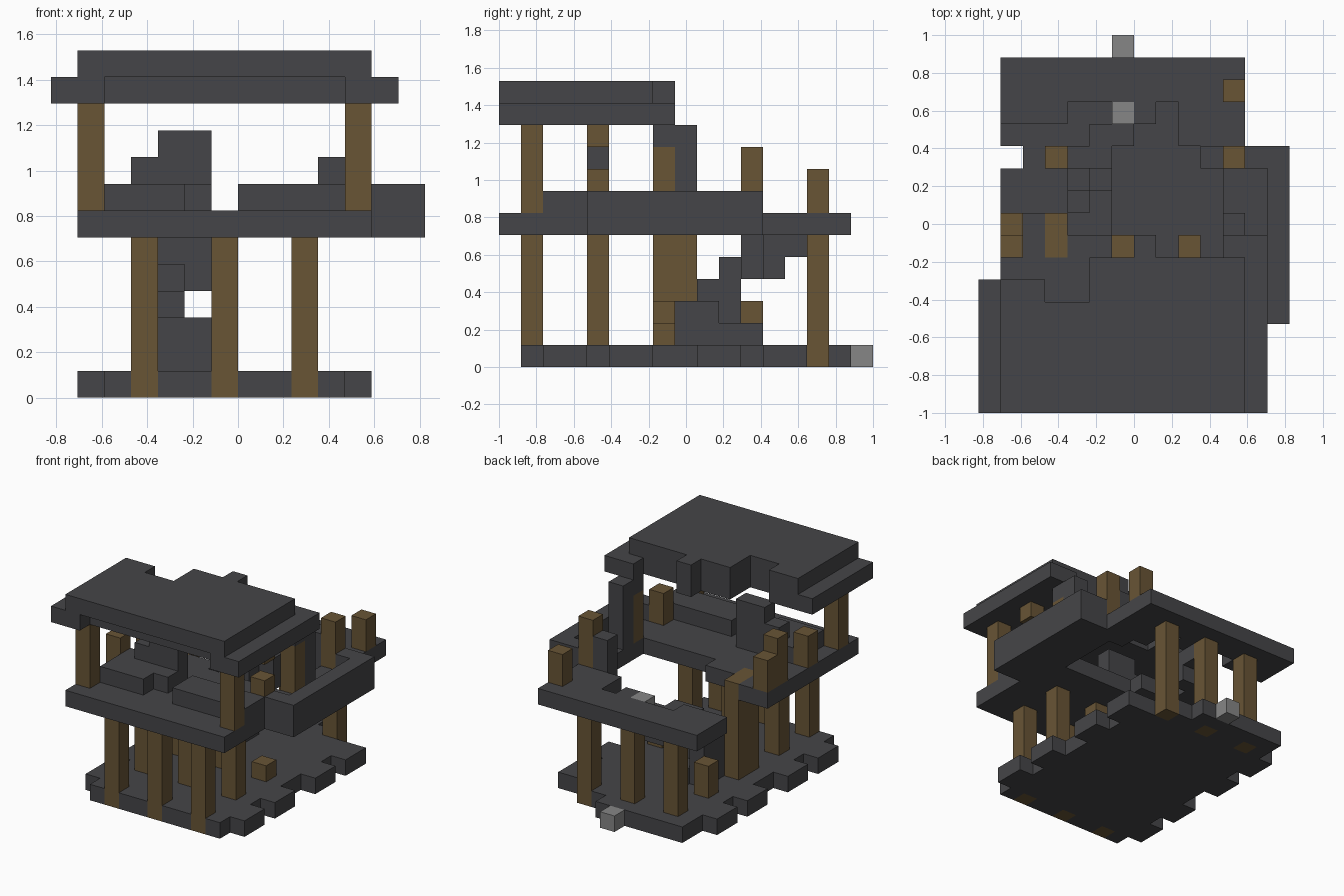
import bpy, bmesh
from mathutils import Vector

cube = bpy.data.objects.get("Cube")
if cube:
    bpy.data.objects.remove(cube, do_unlink=True)

UNIT = 2 / 17
ORIGIN = Vector((-7, -8.5, 0))
owner = {}      # grid cell -> part name
colour_of = {}  # part name -> material


def material(name, red, green, blue):
    mat = bpy.data.materials.new(name)
    mat.use_nodes = True
    rgba = (red, green, blue, 1)
    mat.diffuse_color = rgba
    shader = next(n for n in mat.node_tree.nodes if n.type == 'BSDF_PRINCIPLED')
    shader.inputs["Base Color"].default_value = rgba
    return mat


slate = material("dark slate", .060, .060, .065)
wood = material("brown wood", .138, .089, .036)
stone = material("light stone", .24, .24, .24)


def fill(part, mat, xs, ys, zs):
    """Claim a block of grid cells for a part; each range includes its ends."""
    colour_of[part] = mat
    for x in range(xs[0], xs[-1] + 1):
        for y in range(ys[0], ys[-1] + 1):
            for z in range(zs[0], zs[-1] + 1):
                owner[x, y, z] = part


def post(part, x, y, low, high):
    fill(part, wood, [x], [y], [low, high])


def build(part):
    """Skin the cells of one part and merge its flat faces."""
    bm = bmesh.new()
    cells = [c for c, name in owner.items() if name == part]
    for cell in cells:
        base = Vector(cell)
        for axis in range(3):
            for side in (0, 1):
                step = Vector((0, 0, 0))
                step[axis] = 2 * side - 1
                near = tuple(int(v) for v in base + step)
                if owner.get(near) == part:
                    continue
                u, v = Vector((0, 0, 0)), Vector((0, 0, 0))
                u[(axis + 1) % 3] = v[(axis + 2) % 3] = 1
                start = base + (step if side else Vector((0, 0, 0)))
                ring = [start, start + u, start + u + v, start + v]
                if not side:
                    ring.reverse()
                bm.faces.new([bm.verts.new((p + ORIGIN) * UNIT) for p in ring])
    bmesh.ops.remove_doubles(bm, verts=bm.verts, dist=UNIT / 100)
    bmesh.ops.dissolve_limit(bm, angle_limit=.01, verts=bm.verts, edges=bm.edges)
    mesh = bpy.data.meshes.new(part)
    bm.to_mesh(mesh)
    bm.free()
    mesh.materials.append(colour_of[part])
    obj = bpy.data.objects.new(part, mesh)
    bpy.context.collection.objects.link(obj)


# Ground slab with toothed sides
fill("ground_slab", slate, [2, 10], [1, 13], [0])
fill("ground_slab", slate, [2, 9], [14], [0])
fill("ground_slab", slate, [2, 7], [15], [0])
for start in (2, 5, 9, 12):
    for x in (1, 11):
        fill("ground_slab", slate, [x], [start, start + 1], [0])

# Upper floor: front half, right walkway, ragged back strip
fill("upper_floor", slate, [1, 11], [0, 6], [6])
fill("upper_floor", slate, [1, 2], [7, 8], [6])
fill("upper_floor", slate, [4, 5], [7], [6])
fill("upper_floor", slate, [11], [7, 15], [6])
fill("upper_floor", slate, [1, 11], [14, 15], [6])
fill("upper_floor", slate, [1, 3], [13], [6])
fill("upper_floor", slate, [7], [13], [6])
fill("upper_floor", slate, [9, 10], [12, 13], [6])
fill("upper_floor", slate, [10], [11], [6])

# Side balcony with a rail
fill("balcony", slate, [12, 13], [4, 11], [6])
fill("balcony", slate, [13], [4, 11], [7])
fill("balcony", slate, [12], [4], [7])
fill("balcony", slate, [10, 12], [11], [7])

# Broken walls on the upper floor
fill("front_wall", slate, [7, 11], [2, 3], [7])
fill("front_wall", slate, [2, 4], [2, 4], [7])
fill("front_wall", slate, [5], [3, 4], [7])
fill("front_wall", slate, [3], [4], [7, 8])
fill("front_wall", slate, [4, 5], [4], [7, 9])
fill("back_wall_stub", slate, [10], [11], [7, 8])
fill("wall_pillar", slate, [11], [8], [7, 10])
fill("wall_pillar", slate, [11], [7], [10])

# Stairs: solid lower flight, floating upper flight
for rise, y in enumerate(range(8, 11)):
    fill("lower_stairs", slate, [4], [y], [1, rise + 2])
fill("lower_stairs", slate, [5], [8, 9], [1, 2])
fill("lower_stairs", slate, [5], [10, 11], [1])
fill("upper_stairs", slate, [4, 5], [11], [4, 5])
fill("upper_stairs", slate, [5, 6], [12], [4, 5])
fill("upper_stairs", slate, [6], [13], [5])

# Roof: eave layer with a recessed front, then the cap
fill("roof_eave", slate, [0, 1], [0, 5], [11])
fill("roof_eave", slate, [2], [1, 5], [11])
fill("roof_eave", slate, [3, 4], [1, 4], [11])
fill("roof_eave", slate, [5, 10], [1, 6], [11])
fill("roof_eave", slate, [11, 12], [0, 7], [11])
fill("roof_cap", slate, [1, 2], [0, 5], [12])
fill("roof_cap", slate, [3, 4], [0, 4], [12])
fill("roof_cap", slate, [5, 11], [0, 6], [12])
for layer, part in ((11, "roof_eave"), (12, "roof_cap")):
    fill(part, slate, [7], [7], [layer])

# Lower posts
for x, label in ((3, "left"), (6, "middle"), (9, "right")):
    post("front_post_" + label, x, 1, 0, 5)
    post("inner_post_" + label, x, 4, 1, 5)
    post("back_post_" + label, x, 14, 0, 5)
fill("double_post", wood, [3], [7, 8], [1, 6])
post("short_post_middle", 6, 7, 1, 2)
post("short_post_right", 9, 7, 1, 1)
post("short_post_back", 3, 11, 1, 2)

# Upper posts, some broken off
for x, label in ((1, "left"), (11, "right")):
    post("roof_post_" + label, x, 1, 7, 10)
    post("broken_post_" + label, x, 4, 7, 8)
    post("side_post_" + label, x, 7, 7, 9)
post("hanging_post", 11, 4, 10, 10)
post("left_end_post", 1, 8, 7, 8)
post("walkway_post", 11, 11, 7, 9)
post("corner_post", 11, 14, 7, 8)

# Light stone blocks
fill("step_block", stone, [6], [13], [6])
fill("doorstep_block", stone, [6], [16], [0])

for part in colour_of:
    build(part)
